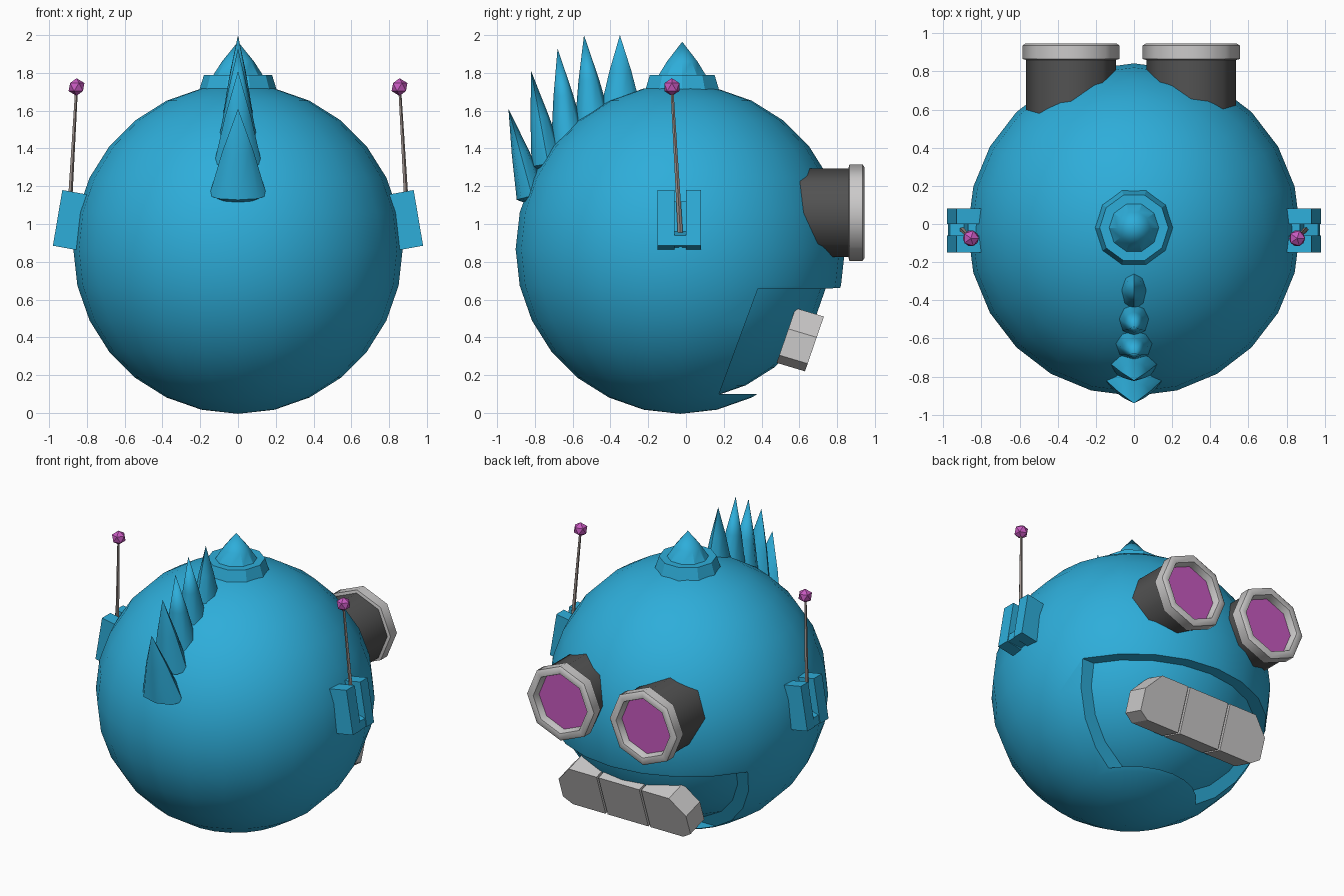
import bpy, bmesh, math
from mathutils import Vector, Matrix

if "Cube" in bpy.data.objects:
    bpy.data.objects.remove(bpy.data.objects["Cube"])


def material(name, r, g, b):
    m = bpy.data.materials.new(name)
    m.diffuse_color = (r, g, b, 1)
    m.use_nodes = True
    m.node_tree.nodes["Principled BSDF"].inputs["Base Color"].default_value = m.diffuse_color
    return m


BLUE = material("sky blue", 0.027, 0.42, 0.70)
PINK = material("magenta", 0.57, 0.10, 0.52)
DARK = material("dark grey", 0.085, 0.085, 0.085)
LIGHT = material("light grey", 0.60, 0.59, 0.59)
ROD = material("warm grey", 0.33, 0.28, 0.26)


def finish(name, bm, mat, smooth=None):
    bmesh.ops.recalc_face_normals(bm, faces=bm.faces)
    me = bpy.data.meshes.new(name)
    bm.to_mesh(me)
    bm.free()
    me.materials.append(mat)
    ob = bpy.data.objects.new(name, me)
    bpy.context.collection.objects.link(ob)
    if smooth:
        shade(ob, smooth)
    return ob


def shade(ob, angle):
    bpy.ops.object.select_all(action='DESELECT')
    ob.select_set(True)
    bpy.context.view_layer.objects.active = ob
    bpy.ops.object.shade_smooth_by_angle(angle=math.radians(angle))


def slab(name, pts, offset, mat):
    """Polygon extruded along a vector."""
    bm = bmesh.new()
    f = bm.faces.new([bm.verts.new(p) for p in pts])
    ext = bmesh.ops.extrude_face_region(bm, geom=[f], use_keep_orig=True)["geom"]
    bmesh.ops.translate(bm, vec=Vector(offset),
                        verts=[v for v in ext if isinstance(v, bmesh.types.BMVert)])
    return finish(name, bm, mat)


def lathe(name, profile, sides, mat, matrix, closed=False, smooth=None):
    """Profile of (radius, height) turned around local z."""
    bm = bmesh.new()
    rings = []
    for r, h in profile:
        n = 1 if r == 0 else sides
        rings.append([bm.verts.new(matrix @ Vector((r * math.cos(2 * math.pi * i / sides),
                                                    r * math.sin(2 * math.pi * i / sides), h)))
                      for i in range(n)])
    pairs = list(zip(rings, rings[1:])) + ([(rings[-1], rings[0])] if closed else [])
    for a, b in pairs:
        for i in range(sides):
            j = (i + 1) % sides
            q = [a[i % len(a)], a[j % len(a)], b[j % len(b)], b[i % len(b)]]
            bm.faces.new(list(dict.fromkeys(q)))
    return finish(name, bm, mat, smooth)


def ball(name, radius, loc, mat, seg=24, rings=14):
    bm = bmesh.new()
    bmesh.ops.create_uvsphere(bm, u_segments=seg, v_segments=rings, radius=radius,
                              matrix=Matrix.Translation(loc))
    return finish(name, bm, mat)


def between(a, b):
    """Matrix with local z running from a towards b, local x kept on world x."""
    z = (Vector(b) - Vector(a)).normalized()
    y = z.cross(Vector((1, 0, 0))).normalized()
    x = y.cross(z)
    return Matrix.Translation(a) @ Matrix((x, y, z)).transposed().to_4x4()


# round head with the mouth area cut away, and the recessed mouth surface
CENTRE = (0, -0.03, 0.867)
head = ball("head", 0.872, CENTRE, BLUE)
cutter = slab("mouth_cutter", [(-1, 0.38, 0.655), (-1, 1.2, 0.665), (-1, 1.2, 0.10), (-1, 0.175, 0.10)],
              (2, 0, 0), BLUE)
mod = head.modifiers.new("mouth", 'BOOLEAN')
mod.operation = 'DIFFERENCE'
mod.solver = 'EXACT'
mod.object = cutter
bpy.context.view_layer.objects.active = head
bpy.ops.object.modifier_apply(modifier=mod.name)
bpy.data.objects.remove(cutter)
shade(head, 35)
shade(ball("mouth_inside", 0.80, CENTRE, BLUE), 35)

# teeth: three blocks on a slanted plane, chamfered at the ends
UP, BACK = Vector((0, 0.10, 0.29)), Vector((0, -0.15, 0.045))


def on_teeth(pts):
    return [Vector((x, 0.63, 0.22)) + UP * t for x, t in pts]


slab("middle_tooth", on_teeth([(-0.155, 0), (0.155, 0), (0.155, 1), (-0.155, 1)]), BACK, LIGHT)
for s, side in ((-1, "left"), (1, "right")):
    pts = [(0.17, 0), (0.42, 0), (0.485, 0.14), (0.485, 0.62), (0.38, 1), (0.17, 1)]
    slab(side + "_tooth", on_teeth([(s * x, t) for x, t in pts]), BACK, LIGHT)
core = [p + BACK * 0.12 for p in on_teeth([(-0.3, 0.05), (0.3, 0.05), (0.3, 0.95), (-0.3, 0.95)])]
slab("tooth_core", core, BACK * 0.8, LIGHT)

# goggles
for x, side in ((-0.33, "left"), (0.30, "right")):
    m = between((x, 0, 1.06), (x, 1, 1.06))
    lathe(side + "_goggle_tube", [(0, 0.5), (0.235, 0.5), (0.235, 0.88), (0, 0.88)], 8, DARK, m, smooth=50)
    lathe(side + "_goggle_rim", [(0.235, 0.86), (0.255, 0.865), (0.255, 0.935), (0.24, 0.945),
                                 (0.205, 0.94), (0.19, 0.89), (0.19, 0.86)], 8, LIGHT, m,
          closed=True, smooth=50)
    lathe(side + "_lens", [(0, 0.895), (0.195, 0.895), (0.195, 0.89), (0, 0.89)], 8, PINK, m)

# knob on the crown
lathe("crown_knob", [(0, 1.6), (0.22, 1.66), (0.205, 1.71), (0.18, 1.79), (0.13, 1.79),
                     (0.085, 1.86), (0, 1.965)], 10, BLUE, Matrix.Translation((0, -0.02, 0)), smooth=30)

# crest of spikes: base (y, z), tip (y, z), half width, half length
SPIKES = [(-0.345, 1.62, -0.35, 2.00, 0.07, 0.10),
          (-0.49, 1.52, -0.54, 2.00, 0.085, 0.095),
          (-0.62, 1.43, -0.68, 1.93, 0.10, 0.09),
          (-0.73, 1.32, -0.82, 1.81, 0.12, 0.085),
          (-0.815, 1.15, -0.94, 1.61, 0.145, 0.08)]
for i, (by, bz, ty, tz, w, l) in enumerate(SPIKES):
    m = between((0, by, bz), (0, ty, tz)) @ Matrix.Diagonal((w, l, 1, 1))
    h = math.hypot(ty - by, tz - bz)
    lathe("crest_spike_%d" % (i + 1), [(0, -0.06), (1.05, 0), (0.58, h * 0.5), (0, h)], 8, BLUE, m, smooth=50)

# slotted ears with antennas
cheek = [(0.75, 1.145), (0.82, 1.16), (0.93, 1.18), (0.98, 0.885), (0.87, 0.865), (0.78, 0.87)]
bridge = [(0.75, 1.12), (0.87, 1.12), (0.89, 0.96), (0.965, 0.94), (0.975, 0.885), (0.78, 0.87)]
for s, side in ((-1, "left"), (1, "right")):
    for part, pts, y0, y1 in (("front", cheek, -0.15, -0.06), ("back", cheek, 0.0, 0.08),
                              ("bridge", bridge, -0.065, 0.005)):
        slab("%s_ear_%s" % (side, part), [(s * x, y0, z) for x, z in pts], (0, y1 - y0, 0), BLUE)
    base, tip = Vector((s * 0.90, -0.03, 0.95)), Vector((s * 0.855, -0.075, 1.725))
    lathe(side + "_antenna", [(0, 0), (0.014, 0), (0.008, (tip - base).length), (0, (tip - base).length)],
          5, ROD, between(base, tip))
    bm = bmesh.new()
    bmesh.ops.create_icosphere(bm, subdivisions=1, radius=0.047, matrix=Matrix.Translation(tip))
    finish(side + "_antenna_ball", bm, PINK)
